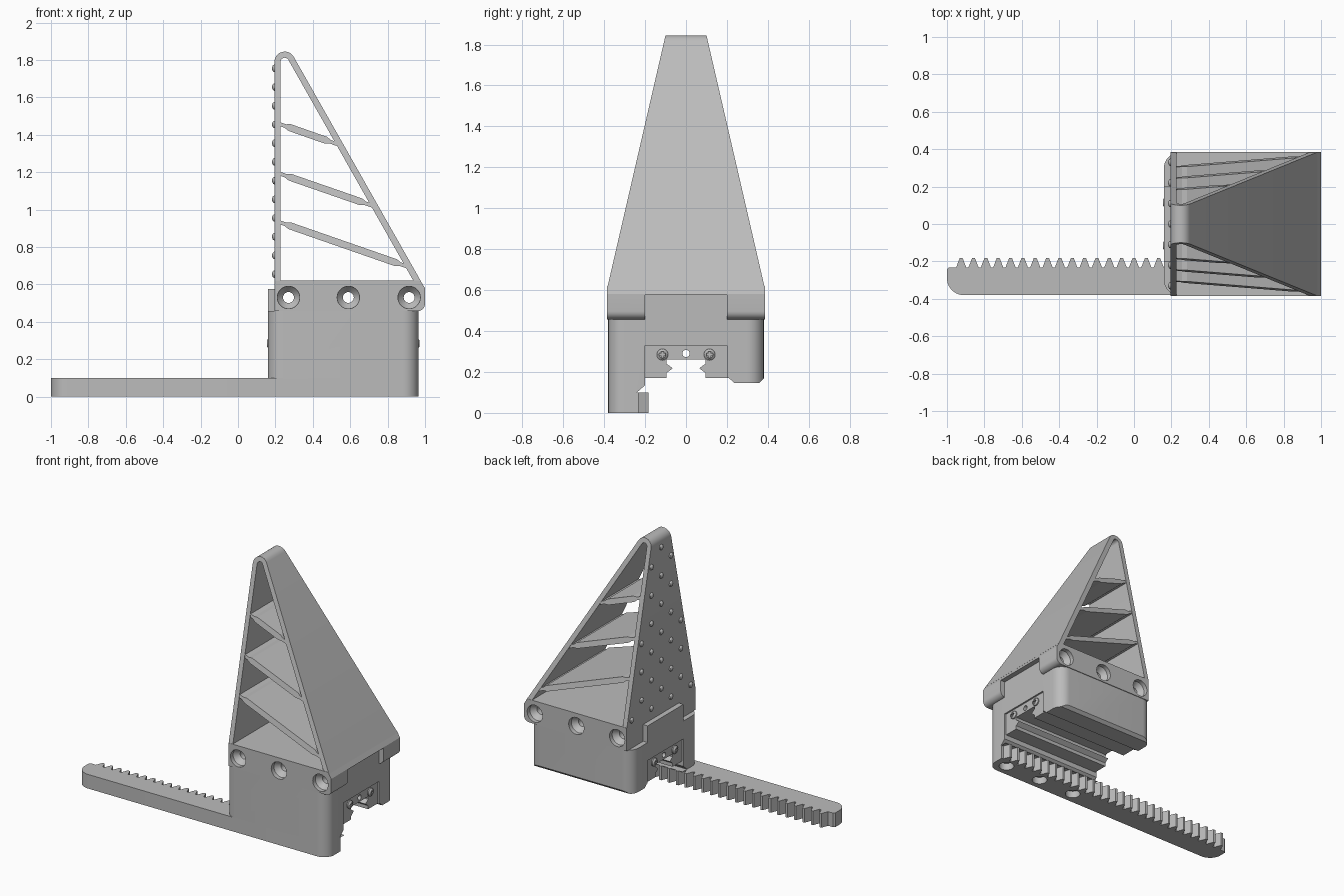
import bpy, bmesh, math
from mathutils import Vector

cube = bpy.data.objects.get("Cube")
if cube:
    bpy.data.objects.remove(cube, do_unlink=True)


def material(name, value):
    mat = bpy.data.materials.new(name)
    mat.use_nodes = True
    mat.diffuse_color = (value, value, value, 1)
    mat.node_tree.nodes["Principled BSDF"].inputs["Base Color"].default_value = (value, value, value, 1)
    return mat


grey = material("light grey", 0.5)
AXES = {"x": lambda u, v, t: (t, u, v), "y": lambda u, v, t: (u, t, v), "z": lambda u, v, t: (u, v, t)}


def finish(name, bm):
    bmesh.ops.recalc_face_normals(bm, faces=bm.faces)
    mesh = bpy.data.meshes.new(name)
    bm.to_mesh(mesh)
    bm.free()
    mesh.materials.append(grey)
    ob = bpy.data.objects.new(name, mesh)
    bpy.context.collection.objects.link(ob)
    return ob


def prism(name, pts, axis, a, b):
    """Flat outline pulled along an axis from a to b."""
    return loft(name, [[AXES[axis](u, v, t) for u, v in pts] for t in (a, b)])


def loft(name, rings):
    bm = bmesh.new()
    rows = [[bm.verts.new(p) for p in ring] for ring in rings]
    n = len(rows[0])
    for low, high in zip(rows, rows[1:]):
        for i in range(n):
            j = (i + 1) % n
            bm.faces.new((low[i], low[j], high[j], high[i]))
    bm.faces.new(rows[0])
    bm.faces.new(rows[-1])
    return finish(name, bm)


def turned(name, u, v, axis, profile, sides=32):
    """Round part about an axis, from (position, radius) pairs."""
    ring = [2 * math.pi * i / sides for i in range(sides)]
    return loft(name, [[AXES[axis](u + r * math.cos(a), v + r * math.sin(a), t) for a in ring]
                       for t, r in profile])


def box(name, lo, hi):
    return prism(name, [(lo[0], lo[1]), (hi[0], lo[1]), (hi[0], hi[1]), (lo[0], hi[1])], "z", lo[2], hi[2])


def activate(ob):
    bpy.ops.object.select_all(action="DESELECT")
    ob.select_set(True)
    bpy.context.view_layer.objects.active = ob


def boolean(ob, tool, operation="DIFFERENCE"):
    mod = ob.modifiers.new("cut", "BOOLEAN")
    mod.operation, mod.solver, mod.object = operation, "EXACT", tool
    activate(ob)
    bpy.ops.object.modifier_apply(modifier=mod.name)
    bpy.data.objects.remove(tool, do_unlink=True)


def smooth(ob):
    activate(ob)
    bpy.ops.object.shade_smooth_by_angle(angle=math.radians(30))


def arc(cx, cy, r, start, end, n=10):
    angles = [math.radians(start + (end - start) * i / n) for i in range(n + 1)]
    return [(cx + r * math.cos(a), cy + r * math.sin(a)) for a in angles]


def half_width(z):
    return 0.385 - 0.285 * min(max((z - 0.61) / 1.235, 0), 1)


def taper(ob, inset=0.0):
    for v in ob.data.vertices:
        v.co.y = math.copysign(half_width(v.co.z) - inset, v.co.y)


# Carriage body: end profile with rail channel and raised tongue
X0, X1, Y = 0.16, 0.965, 0.38
ridge = [(0.095, 0.17), (0.095, 0.195), (0.065, 0.218), (0.095, 0.24), (0.095, 0.26)]
profile = [(-Y, 0), (-0.19, 0), (-0.19, 0.1), (-0.24, 0.1), (-0.2, 0.135), (-0.2, 0.17)]
profile += [(-y, z) for y, z in ridge] + ridge[::-1]
profile += [(0.21, 0.17), (0.235, 0.147), (0.36, 0.147), (Y, 0.167), (Y, 0.457), (0.2, 0.457),
            (0.2, 0.575), (-0.2, 0.575), (-0.2, 0.457), (-Y, 0.457)]
body = prism("carriage_body", profile, "x", X0, X1)
R = 0.08
outline = (arc(X1 - R, Y - R, R, 0, 90) + arc(X0 + R, Y - R, R, 90, 180)
           + arc(X0 + R, R - Y, R, 180, 270) + arc(X1 - R, R - Y, R, 270, 360))
boolean(body, prism("rounding", outline, "z", -0.1, 0.8), "INTERSECT")
# The toothed strip takes over below the carriage
boolean(body, box("strip_gap", (0, -0.5, -0.1), (1.2, -0.15, 0.098)))
# End recesses and the bore above the channel
for x in (X0, X1):
    boolean(body, box("recess", (x - 0.012, -0.2, 0.1), (x + 0.012, 0.2, 0.33)))
boolean(body, turned("bore", 0, 0.29, "x", [(0, 0.018), (1.2, 0.018)], 20))

# Toothed strip
pitch, root, tip = 0.066, -0.232, -0.183
rack = arc(-0.91, -0.29, 0.09, 180, 270) + arc(X1 - R, R - Y, R, 270, 360) + [(X1, root)]
x = X1 - 0.014
while x > -0.99 + pitch * 0.8:
    rack += [(x, root), (x - 0.019, tip), (x - 0.035, tip), (x - 0.054, root)]
    x -= pitch
rack += [(-0.99, root), (-1.0, root - 0.01)]
strip = prism("toothed_strip", rack, "z", 0, 0.1)

# Finger base with slot for the tongue
base = prism("finger_base", [(0.195, 0.457), (0.96, 0.457)] + arc(0.96, 0.497, 0.04, -80, 0, 6)
             + [(1.0, 0.58), (0.975, 0.62), (0.195, 0.62)], "y", -0.385, 0.385)
boolean(base, box("slot", (0, -0.201, 0.3), (1.2, 0.201, 0.576)))

# Cross bolt holes through base and tongue, flared at both sides
bolt = [(-0.42, 0.06), (-0.355, 0.06), (-0.33, 0.04), (-0.32, 0.029)]
bolt += [(-t, r) for t, r in bolt[::-1]]
for x in (0.27, 0.59, 0.915):
    for ob in (base, body):
        boolean(ob, turned("bolt_hole", x, 0.53, "y", bolt))
# Counterbored holes under the strip
for x in (0.29, 0.58, 0.87):
    boolean(strip, turned("strip_hole", x, -0.295, "z", [(-0.05, 0.05), (0.05, 0.05), (0.051, 0.028), (0.08, 0.028)]))

# Finger frame: upright wall, rounded tip and sloping wall
slant = 29.5
frame = prism("finger_frame", [(0.195, 0.61)] + arc(0.25, 1.79, 0.055, 180, slant) + [(0.982, 0.61)]
              + [(0.943, 0.61)] + arc(0.25, 1.79, 0.022, slant, 180) + [(0.228, 0.61)], "y", -1, 1)
taper(frame)
smooth(frame)

# Cross ribs, thinned at both ends
for i, (start, end) in enumerate([((0.215, 0.935), (0.905, 0.695)), ((0.215, 1.195), (0.72, 1.02)),
                                  ((0.215, 1.46), (0.53, 1.35))]):
    p, q = Vector(start), Vector(end)
    d = (q - p).normalized()
    n = Vector((-d.y, d.x))
    length = (q - p).length
    steps = [(0, 0.01), (0.04, 0.01), (0.065, 0.019), (length - 0.065, 0.019), (length - 0.04, 0.01), (length, 0.01)]
    side = [p + d * s + n * h for s, h in steps] + [p + d * s - n * h for s, h in steps[::-1]]
    rib = prism("rib_%d" % (i + 1), [tuple(c) for c in side], "y", -1, 1)
    taper(rib, 0.004)

# Grip bumps in staggered rows
bm = bmesh.new()
for row in range(12):
    z = 1.755 - 0.1 * row
    for col in range(-3, 4):
        y = 0.11 * col
        if (row + col) % 2 == 0 and abs(y) < half_width(z) - 0.02:
            ball = bmesh.ops.create_uvsphere(bm, u_segments=12, v_segments=8, radius=0.02)["verts"]
            for v in ball:
                v.co = (0.195 + v.co.x * 0.65, y + v.co.y, z + v.co.z)
smooth(finish("grip_bumps", bm))

# Rail end screws with crossed slots
for end, sign in (("left", 1), ("right", -1)):
    face = X1 - 0.012 if sign > 0 else X0 + 0.012
    for y in (-0.115, 0.115):
        screw = turned("%s_screw" % end, y, 0.285, "x",
                       [(face - sign * 0.01, 0.028), (face + sign * 0.008, 0.028), (face + sign * 0.018, 0.016)], 20)
        for a, b in ((0.016, 0.004), (0.004, 0.016)):
            boolean(screw, box("slot", (face + sign * 0.015 - 0.007, y - a, 0.285 - b),
                               (face + sign * 0.015 + 0.007, y + a, 0.285 + b)))
        smooth(screw)

for ob in (body, strip, base):
    smooth(ob)
